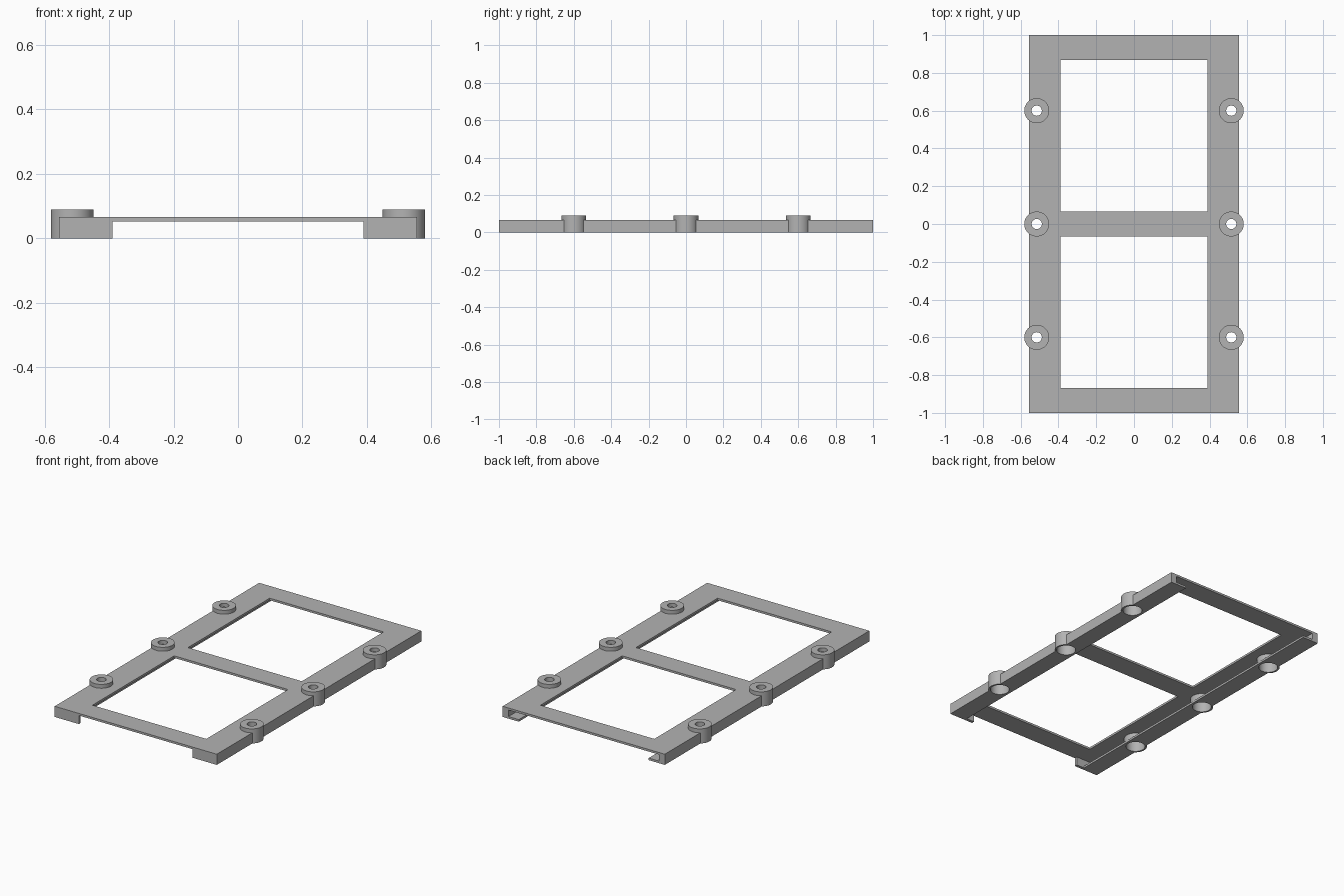
import bpy
import math

if "Cube" in bpy.data.objects:
    bpy.data.objects.remove(bpy.data.objects["Cube"], do_unlink=True)

grey = bpy.data.materials.new("plain grey")
grey.use_nodes = True
grey.diffuse_color = (0.45, 0.45, 0.45, 1)
grey.node_tree.nodes["Principled BSDF"].inputs["Base Color"].default_value = (0.45, 0.45, 0.45, 1)

W, L, H = 0.555, 1.0, 0.066      # half width, half length, height of frame
T = 0.013                        # sheet thickness
WINDOW, FLANGE, WALL = 0.39, 0.445, 0.515
FRONT = -L + 0.018               # inner face of the front end walls
BOSS_X, BOSS_Y = 0.515, (-0.6, 0, 0.6)


def box(name, x0, x1, y0, y1, z0, z1):
    bpy.ops.mesh.primitive_cube_add(
        size=1, location=((x0 + x1) / 2, (y0 + y1) / 2, (z0 + z1) / 2))
    ob = bpy.context.object
    ob.name = name
    ob.scale = (x1 - x0, y1 - y0, z1 - z0)
    bpy.ops.object.transform_apply(location=False, rotation=False, scale=True)
    return ob


def cut(target, cutter):
    cutter.hide_render = True
    mod = target.modifiers.new("cut", 'BOOLEAN')
    mod.operation = 'DIFFERENCE'
    mod.solver = 'EXACT'
    mod.object = cutter
    bpy.context.view_layer.objects.active = target
    bpy.ops.object.modifier_apply(modifier=mod.name)
    bpy.data.objects.remove(cutter, do_unlink=True)


def boss(name, x, y):
    # stepped ring with a wide bore below and a small hole on top
    profile = [(0.066, 0), (0.066, 0.09), (0.027, 0.09), (0.027, H), (0.055, H), (0.055, 0)]
    n, k = 48, len(profile)
    verts = [(r * math.cos(a), r * math.sin(a), z)
             for a in (math.tau * i / n for i in range(n)) for r, z in profile]
    faces = [(i * k + j, (i + 1) % n * k + j, (i + 1) % n * k + (j + 1) % k, i * k + (j + 1) % k)
             for i in range(n) for j in range(k)]
    mesh = bpy.data.meshes.new(name)
    mesh.from_pydata(verts, [], faces)
    mesh.materials.append(grey)
    ob = bpy.data.objects.new(name, mesh)
    ob.location = (x, y, 0)
    bpy.context.collection.objects.link(ob)
    bpy.ops.object.select_all(action='DESELECT')
    ob.select_set(True)
    bpy.context.view_layer.objects.active = ob
    bpy.ops.object.shade_smooth_by_angle(angle=math.radians(35))


# Frame: hollow underside, two windows, side channels open at the back
frame = box("frame", -W, W, -L, L, 0, H)
cut(frame, box("hollow", -FLANGE, FLANGE, FRONT, L + 0.1, -0.1, H - T))
cut(frame, box("front_gap", -WINDOW, WINDOW, -L - 0.1, FRONT + 0.1, -0.1, H - T))
cut(frame, box("channels", -WALL, WALL, FRONT, L + 0.1, T, H - T))
for y in (-0.467, 0.467):
    cut(frame, box("window", -WINDOW, WINDOW, y - 0.4, y + 0.4, -0.1, 0.2))

# Screw bosses along both sides, seated in round holes
for side, x in (("left", BOSS_X), ("right", -BOSS_X)):
    for place, y in zip(("front", "middle", "back"), BOSS_Y):
        bpy.ops.mesh.primitive_cylinder_add(vertices=48, radius=0.06, depth=0.4, location=(x, y, 0))
        cut(frame, bpy.context.object)
        boss(f"{side}_{place}_boss", x, y)

frame.data.materials.clear()
frame.data.materials.append(grey)
